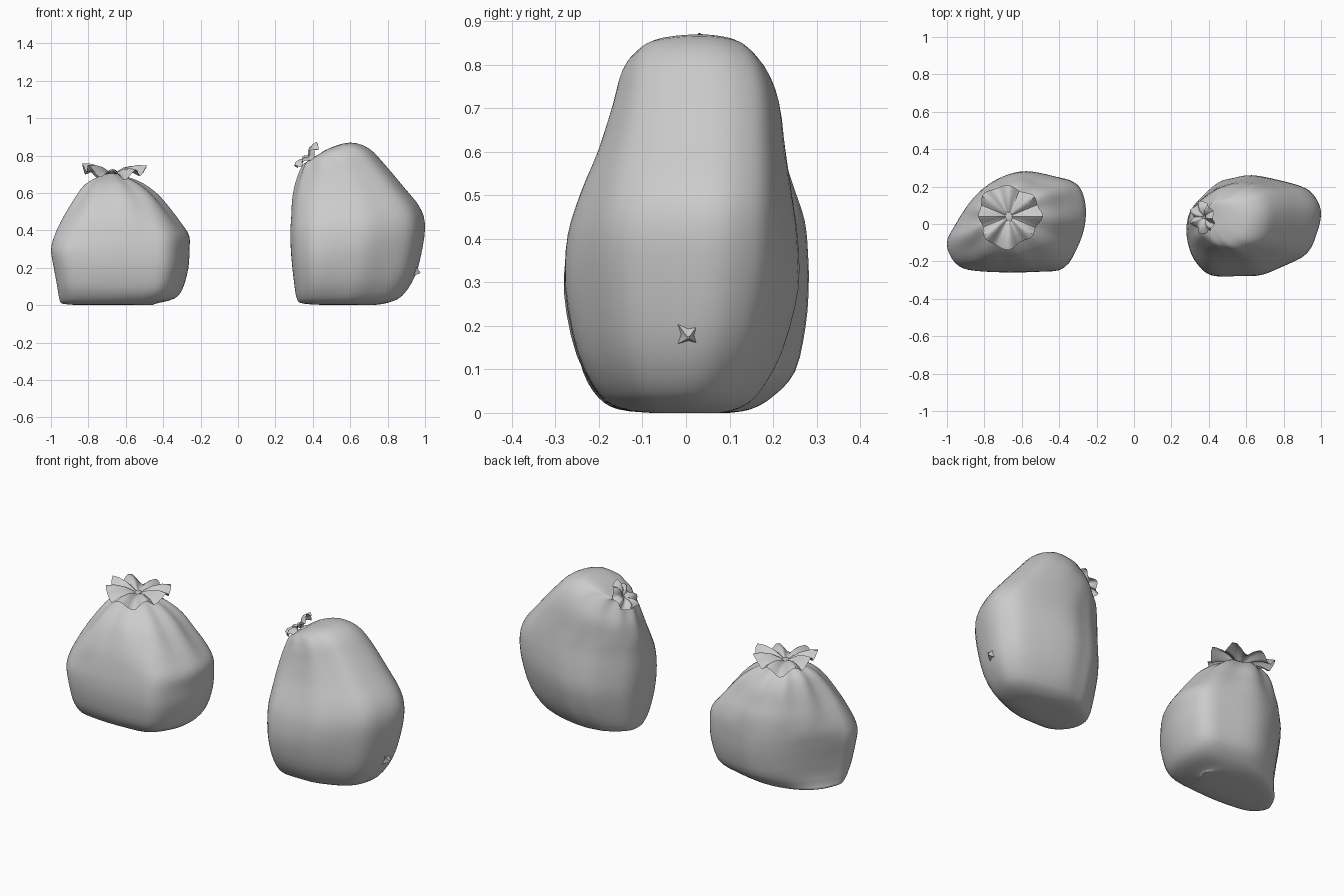
import bpy, bmesh, math
from mathutils import Vector

if "Cube" in bpy.data.objects:
    bpy.data.objects.remove(bpy.data.objects["Cube"])


def catmull(pts, steps, closed):
    """Smooth curve through tuples of any length."""
    n, out = len(pts), []
    get = (lambda i: pts[i % n]) if closed else (lambda i: pts[max(0, min(n - 1, i))])
    for i in range(n if closed else n - 1):
        for s in range(steps):
            t = s / steps
            out.append([0.5 * (2 * b + (c - a) * t + (2 * a - 5 * b + 4 * c - d) * t * t
                               + (3 * b - a - 3 * c + d) * t ** 3)
                        for a, b, c, d in zip(get(i - 1), get(i), get(i + 1), get(i + 2))])
    if not closed:
        out.append(list(pts[-1]))
    return out


def loft(name, rings, cap_start=False, cap_end=False, angle=60):
    bm = bmesh.new()
    vs = [[bm.verts.new(p) for p in r] for r in rings]
    n = len(vs[0])
    for a, b in zip(vs, vs[1:]):
        for i in range(n):
            j = (i + 1) % n
            bm.faces.new((a[i], a[j], b[j], b[i]))
    if cap_start:
        bm.faces.new(vs[0][::-1])
    if cap_end:
        bm.faces.new(vs[-1])
    me = bpy.data.meshes.new(name)
    bm.to_mesh(me)
    bm.free()
    ob = bpy.data.objects.new(name, me)
    bpy.context.collection.objects.link(ob)
    bpy.context.view_layer.objects.active = ob
    bpy.ops.object.select_all(action='DESELECT')
    ob.select_set(True)
    bpy.ops.object.shade_smooth_by_angle(angle=math.radians(angle))
    return ob


def bag(name, outline, sections, folds, taper):
    """Sections: left x, left z, right x, right z, front y, back y.
    Taper narrows the upper left side towards an off-centre neck."""
    shape = [Vector(p) for p in catmull(outline, 4, True)]
    secs = catmull(sections, 3, False)
    rings = []
    for k, (lx, lz, rx, rz, yf, yb) in enumerate(secs):
        t = k / (len(secs) - 1)
        # outline is rounder at the base and turns circular at the neck
        rnd = max(0.6 * (1 - t / 0.3), 0.1, (t - 0.35) / 0.65)
        pleat = 0.08 * max(0, (t - 0.5) / 0.5)
        narrow = taper * min(1, max(0, (t - 0.3) / 0.4))
        ring = []
        for p in shape:
            a = math.atan2(p.y, p.x)
            q = p.lerp(p.normalized(), rnd)
            side = (1 - q.x) / 2
            q = q * (1 + pleat * (side if taper else 1) * (math.cos(folds * a) - 0.3))
            q.y *= 1 - narrow * side
            u, v = (q.x + 1) / 2, (q.y + 1) / 2
            ring.append((lx + (rx - lx) * u, yf + (yb - yf) * v, max(0, lz + (rz - lz) * u)))
        rings.append(ring)
    return loft(name, rings, True, True)


def ruffle(name, centre, axis, radius, lobes, lift, wave):
    """Gathered frill of plastic above the knot."""
    rot = Vector((0, 0, 1)).rotation_difference(Vector(axis))
    rings = []
    n = lobes * 6
    for f in (0.1, 0.2, 0.45, 0.75, 1.0):
        ring = []
        for i in range(n):
            a = 2 * math.pi * i / n
            c = math.cos(lobes * a + 0.5 * math.sin(2 * a))
            r = radius * f * (1 + f * (0.05 * c + 0.06 * math.sin(3 * a + 1)))
            h = lift * math.sin(f * 2.6) + wave * f * (c + 0.8 * math.cos(2 * a - 0.5))
            p = Vector((r * math.cos(a), r * math.sin(a), h))
            ring.append(Vector(centre) + rot @ p)
        rings.append(ring)
    return loft(name, rings, angle=50)


def torn_corner(name, centre, axis, size):
    """Small star-shaped pinch in the plastic."""
    rot = Vector((0, 0, 1)).rotation_difference(Vector(axis))
    rings = []
    for f, h in ((1, -0.4), (0.5, 0.1), (0.1, 0.5)):
        rings.append([Vector(centre) + rot @ Vector((
            size * f * (1 if i % 2 else 0.5) * math.cos(i * math.pi / 4),
            size * f * (1 if i % 2 else 0.5) * math.sin(i * math.pi / 4), size * h))
            for i in range(8)])
    return loft(name, rings, cap_end=True, angle=50)


# Left bag: squat, tied in the middle
left_outline = [(1, .11), (.97, .56), (.84, .78), (.57, .88), (.14, .98), (-.19, .86),
                (-.46, .6), (-.7, .22), (-.9, -.15), (-1, -.37), (-.99, -.63),
                (-.84, -.91), (-.51, -1), (.3, -1), (.7, -.93), (.91, -.44)]
left_sections = [(-.85, 0, -.45, 0, -.08, .1), (-.945, .008, -.44, .008, -.155, .15),
                 (-.96, .035, -.34, .035, -.2, .2), (-.967, .1, -.295, .09, -.235, .255),
                 (-.985, .2, -.265, .2, -.255, .28), (-1, .29, -.26, .29, -.255, .287),
                 (-.99, .36, -.26, .37, -.245, .285), (-.955, .44, -.305, .44, -.23, .275),
                 (-.915, .51, -.36, .51, -.205, .25), (-.87, .58, -.43, .59, -.165, .22),
                 (-.82, .645, -.51, .65, -.1, .17), (-.75, .685, -.59, .685, -.03, .11),
                 (-.69, .705, -.65, .705, .02, .06)]
bag("left_bag", left_outline, left_sections, 9, 0)
ruffle("left_bag_frill", (-.67, .04, .695), (0.03, 0, 1), .165, 8, .03, .024)
torn_corner("left_bag_pinch", (-.305, .02, .14), (1, 0, -.25), .03)

# Right bag: taller, slumped, with the neck off to one side
right_outline = [(1, .25), (.94, .51), (.78, .73), (.39, .89), (-.03, 1), (-.3, .95),
                 (-.52, .87), (-.74, .62), (-.93, .33), (-1, -.04), (-.97, -.44),
                 (-.87, -.75), (-.65, -1), (-.2, -1), (.11, -.97), (.41, -.8), (.78, -.54),
                 (.94, -.11)]
right_sections = [(.5, 0, .72, 0, -.08, .08), (.35, .008, .8, .012, -.15, .12),
                  (.315, .035, .88, .05, -.2, .165), (.3, .12, .95, .16, -.25, .22),
                  (.285, .26, .99, .32, -.28, .26), (.28, .38, 1, .44, -.285, .268),
                  (.285, .48, .97, .53, -.265, .265), (.29, .56, .89, .63, -.235, .26),
                  (.305, .64, .78, .76, -.205, .25), (.325, .7, .7, .84, -.185, .22),
                  (.345, .745, .6, .87, -.14, .17), (.365, .765, .49, .84, -.06, .13),
                  (.375, .77, .42, .8, 0, .085), (.378, .78, .4, .795, .025, .06)]
bag("right_bag", right_outline, right_sections, 10, 0.4)
ruffle("right_bag_frill", (.382, .038, .78), (-.65, -.1, .65), .085, 7, .03, .014)
torn_corner("right_bag_pinch", (.95, .005, .18), (1, 0, -.3), .05)
